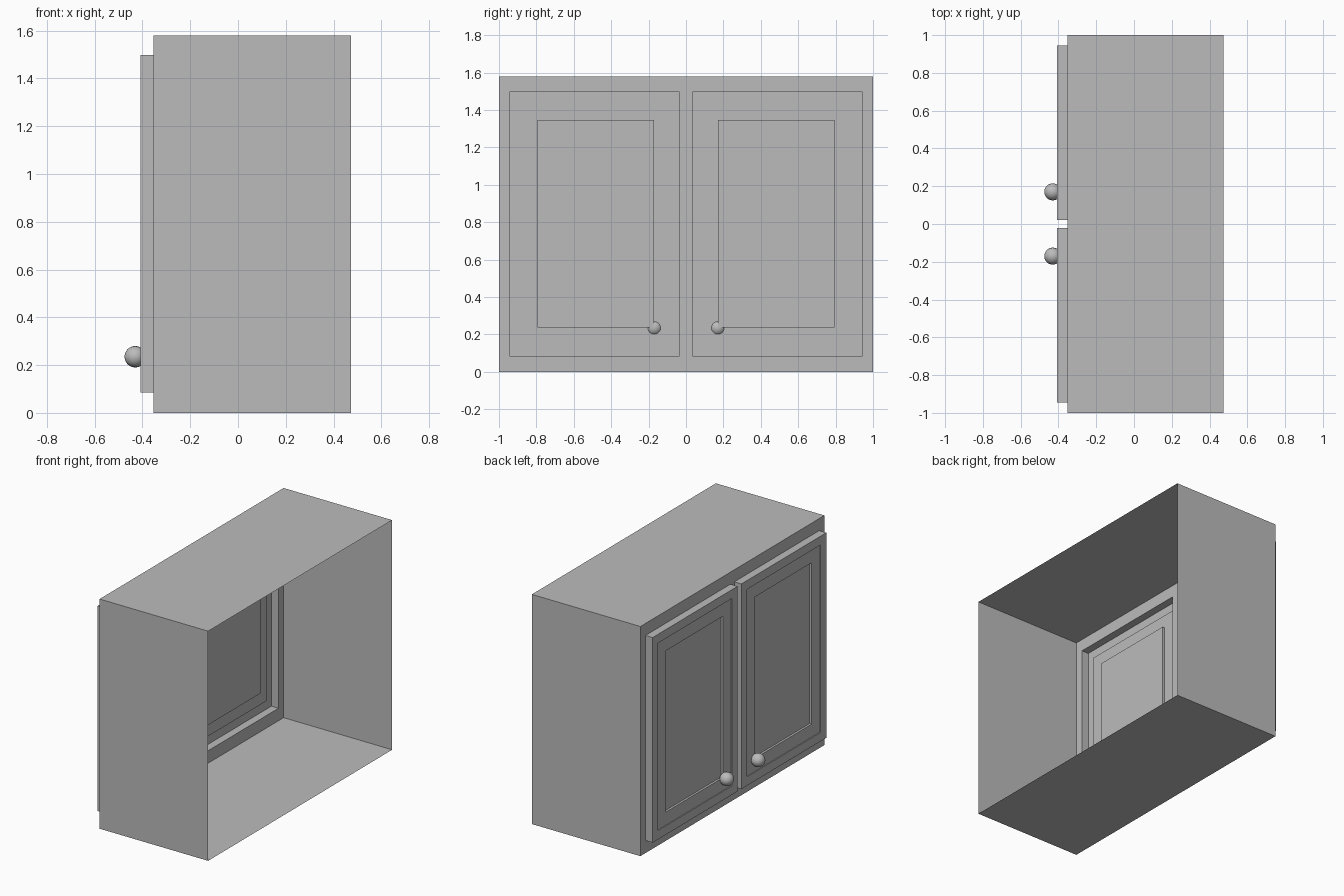
import bpy, bmesh
from mathutils import Matrix, Vector

old = bpy.data.objects.get("Cube")
if old:
    bpy.data.objects.remove(old)

grey = bpy.data.materials.new("cabinet_grey")
grey.use_nodes = True
colour = (0.5, 0.5, 0.5, 1)
grey.diffuse_color = colour
grey.node_tree.nodes["Principled BSDF"].inputs["Base Color"].default_value = colour

FRONT, BACK = -0.353, 0.473        # carcass depth along x
DOOR_FACE = -0.407
HEIGHT = 1.58
DOOR_IN, DOOR_OUT = 0.021, 0.944   # door extent along y
DOOR_LOW, DOOR_HIGH = 0.086, 1.497
STILE = 0.035                      # half width of the centre stile


def finish(name, bm):
    mesh = bpy.data.meshes.new(name)
    bm.to_mesh(mesh)
    bm.free()
    mesh.materials.append(grey)
    obj = bpy.data.objects.new(name, mesh)
    bpy.context.collection.objects.link(obj)
    return obj


def box(low, high):
    bm = bmesh.new()
    low, high = Vector(low), Vector(high)
    place = Matrix.Translation((low + high) / 2) @ Matrix.Diagonal((*(high - low), 1))
    bmesh.ops.create_cube(bm, size=1, matrix=place)
    bm.normal_update()
    return bm


# Thin carcass, open at the back and behind the face frame
bm = box((FRONT, -1, 0), (BACK, 1, HEIGHT))
ends = [f for f in bm.faces if abs(f.normal.x) > 0.9]
bmesh.ops.delete(bm, geom=ends, context='FACES')
finish("carcass", bm)

# Face frame sheet with two door openings
bm = bmesh.new()
ys = (-1, -DOOR_OUT, -STILE, STILE, DOOR_OUT, 1)
zs = (0, DOOR_LOW, DOOR_HIGH, HEIGHT)
grid = [[bm.verts.new((FRONT, y, z)) for z in zs] for y in ys]
for i in range(len(ys) - 1):
    for j in range(len(zs) - 1):
        if not (i in (1, 3) and j == 1):
            bm.faces.new((grid[i][j], grid[i][j + 1], grid[i + 1][j + 1], grid[i + 1][j]))
finish("face_frame", bm)


def sink_panel(bm, face, border, depth):
    """Inset a face and push it straight back by depth."""
    bmesh.ops.inset_individual(bm, faces=[face], thickness=border)
    panel = bmesh.ops.extrude_discrete_faces(bm, faces=[face])["faces"][0]
    bmesh.ops.translate(bm, verts=panel.verts, vec=(depth, 0, 0))
    return panel


for side, label in ((1, "left"), (-1, "right")):
    # Hollow door with two stepped panels
    y0, y1 = sorted((side * DOOR_IN, side * DOOR_OUT))
    bm = box((DOOR_FACE, y0, DOOR_LOW), (FRONT, y1, DOOR_HIGH))
    rear = [f for f in bm.faces if f.normal.x > 0.9]
    bmesh.ops.delete(bm, geom=rear, context='FACES')
    face = next(f for f in bm.faces if f.normal.x < -0.9)
    face = sink_panel(bm, face, 0.086, 0.006)
    sink_panel(bm, face, 0.127, 0.015)
    finish("door_" + label, bm)

    # Round knob set into the door
    bm = bmesh.new()
    place = Matrix.Translation((-0.43, side * 0.17, 0.235)) @ Matrix.Rotation(1.5708, 4, 'Y')
    bmesh.ops.create_uvsphere(bm, u_segments=20, v_segments=12, radius=0.045, matrix=place)
    for f in bm.faces:
        f.smooth = True
    finish("knob_" + label, bm)
